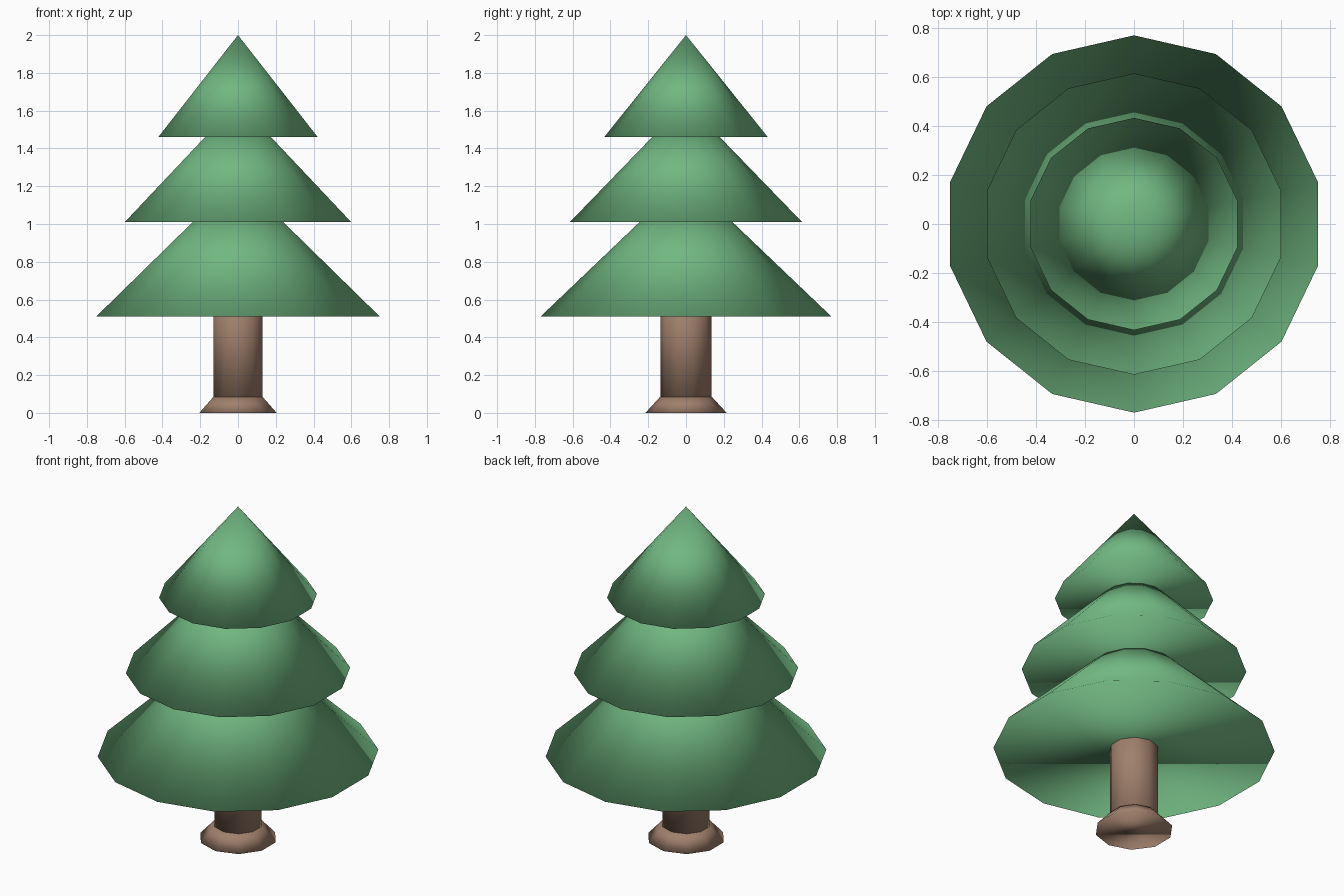
import bpy

cube = bpy.data.objects.get("Cube")
if cube:
    bpy.data.objects.remove(cube, do_unlink=True)


def make_material(name, rgb):
    mat = bpy.data.materials.new(name)
    mat.use_nodes = True
    color = (*rgb, 1.0)
    mat.diffuse_color = color
    mat.node_tree.nodes["Principled BSDF"].inputs["Base Color"].default_value = color
    return mat


def make_cone(name, sides, bottom_radius, top_radius, bottom, top, mat):
    """Smooth capped cone or frustum standing between two heights."""
    bpy.ops.mesh.primitive_cone_add(
        vertices=sides, radius1=bottom_radius, radius2=top_radius,
        depth=top - bottom, location=(0, 0, (bottom + top) / 2),
        end_fill_type='NGON')
    obj = bpy.context.object
    obj.name = name
    obj.data.name = name
    obj.data.materials.append(mat)
    bpy.ops.object.shade_smooth()
    return obj


green = make_material("needle green", (0.165, 0.475, 0.22))
brown = make_material("bark brown", (0.35, 0.215, 0.15))

# Trunk with a flared foot
make_cone("trunk_foot", 10, 0.215, 0.137, 0.0, 0.085, brown)
make_cone("trunk", 10, 0.135, 0.135, 0.08, 0.7, brown)

# Three overlapping tiers of foliage, largest at the bottom
tiers = [
    ("lower_foliage", 0.77, 0.51, 1.245),
    ("middle_foliage", 0.615, 1.01, 1.645),
    ("top_foliage", 0.433, 1.46, 2.0),
]
for name, radius, bottom, top in tiers:
    make_cone(name, 14, radius, 0.0, bottom, top, green)
